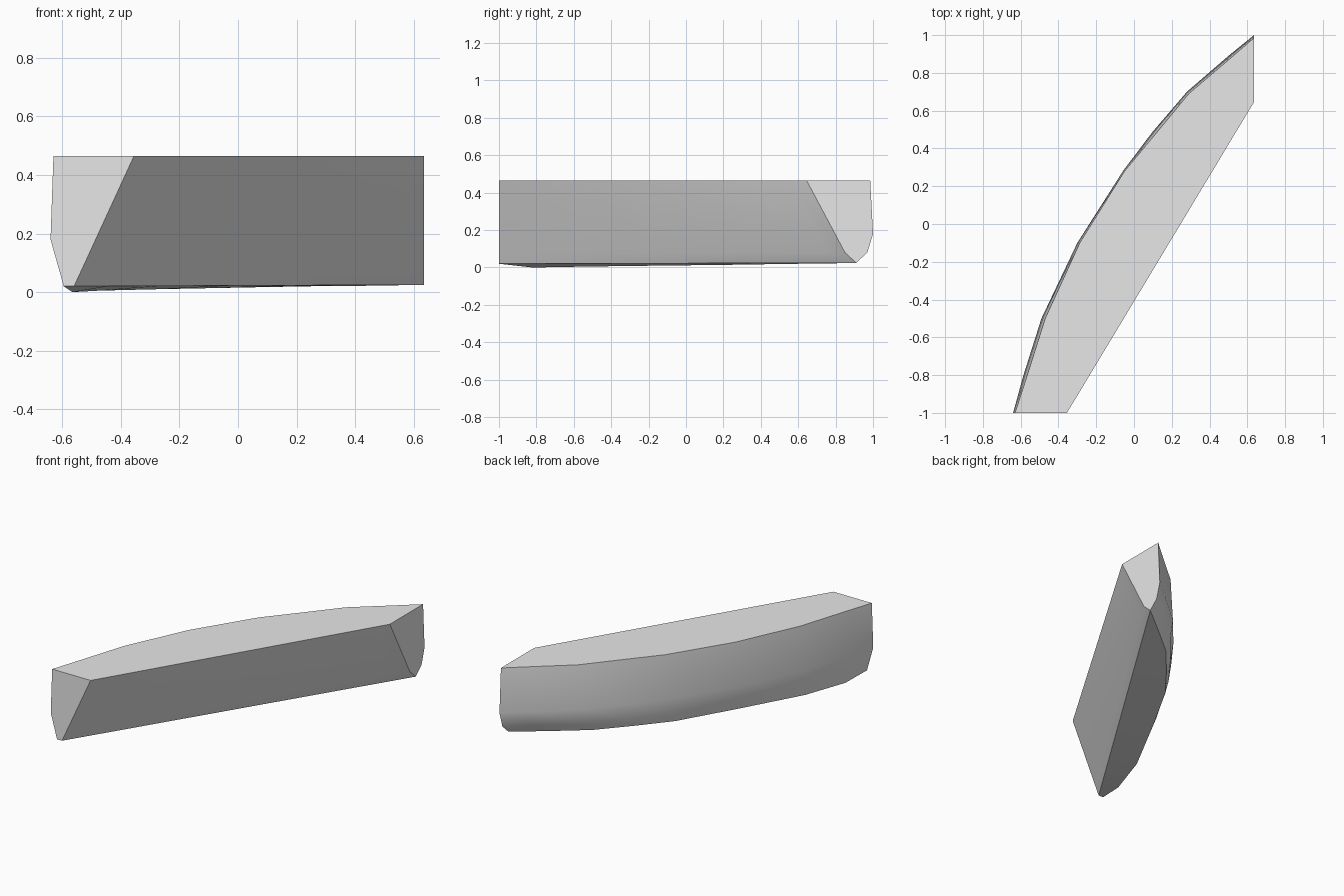
import bpy, bmesh
from mathutils import Vector

if "Cube" in bpy.data.objects:
    bpy.data.objects.remove(bpy.data.objects["Cube"])

# Single flat grey
grey = bpy.data.materials.new("plain grey")
grey.use_nodes = True
COLOUR = (0.8, 0.8, 0.8, 1)
grey.diffuse_color = COLOUR
grey.node_tree.nodes["Principled BSDF"].inputs["Base Color"].default_value = COLOUR

# Rails along the bowed outer side: rim, widest line and underside edge
TOP = 0.465
rim = [(-.63, -1), (-.565, -.8), (-.47, -.5), (-.287, -.1), (-.05, .28),
       (.10, .46), (.29, .69), (.49, .86), (.635, .985)]
wide = [(-.64, -1), (-.585, -.8), (-.49, -.5), (-.30, -.1), (-.055, .285),
        (.10, .49), (.28, .70), (.50, .89), (.635, 1)]
under = [(-.595, -1, .02), (-.565, -.82, 0), (-.475, -.54, .005), (-.27, -.15, .01),
         (-.07, .21, .014), (.08, .40, .017), (.25, .60, .02), (.47, .78, .022), (.635, .91, .025)]

# Straight rails of the flat inner side, as start and end points
inner_top = Vector((-.355, -1, TOP)), Vector((.635, .645, TOP))
inner_low = Vector((-.532, -1, .08)), Vector((.635, .85, .08))
inner_foot = Vector((-.56, -1, .02)), Vector((.635, .91, .025))


def section(i):
    """Cross-section ring at station i."""
    t = (wide[i][1] + 1) / 2
    w, u = Vector((*wide[i], .18)), Vector(under[i])
    bevel = u.lerp(w, .375 + .29 * t)      # lower bulge fills out toward the far end
    bevel.z = .08
    inner = [a.lerp(b, t) for a, b in (inner_top, inner_low, inner_foot)]
    return inner + [u, bevel, w, Vector((*rim[i], TOP))]


# Loft the sections and cap both ends
bm = bmesh.new()
rings = [[bm.verts.new(p) for p in section(i)] for i in range(len(wide))]
for a, b in zip(rings, rings[1:]):
    for j in range(len(a)):
        k = (j + 1) % len(a)
        bm.faces.new((a[j], a[k], b[k], b[j]))
bm.faces.new(rings[0])
bm.faces.new(rings[-1])
bmesh.ops.remove_doubles(bm, verts=bm.verts, dist=.001)
bmesh.ops.recalc_face_normals(bm, faces=bm.faces)

mesh = bpy.data.meshes.new("curved_wedge_block")
bm.to_mesh(mesh)
bm.free()
mesh.materials.append(grey)
block = bpy.data.objects.new("curved_wedge_block", mesh)
bpy.context.collection.objects.link(block)

# Smooth the bowed side, keep the cut edges sharp
bpy.ops.object.select_all(action='DESELECT')
block.select_set(True)
bpy.context.view_layer.objects.active = block
bpy.ops.object.shade_smooth_by_angle(angle=0.61)
